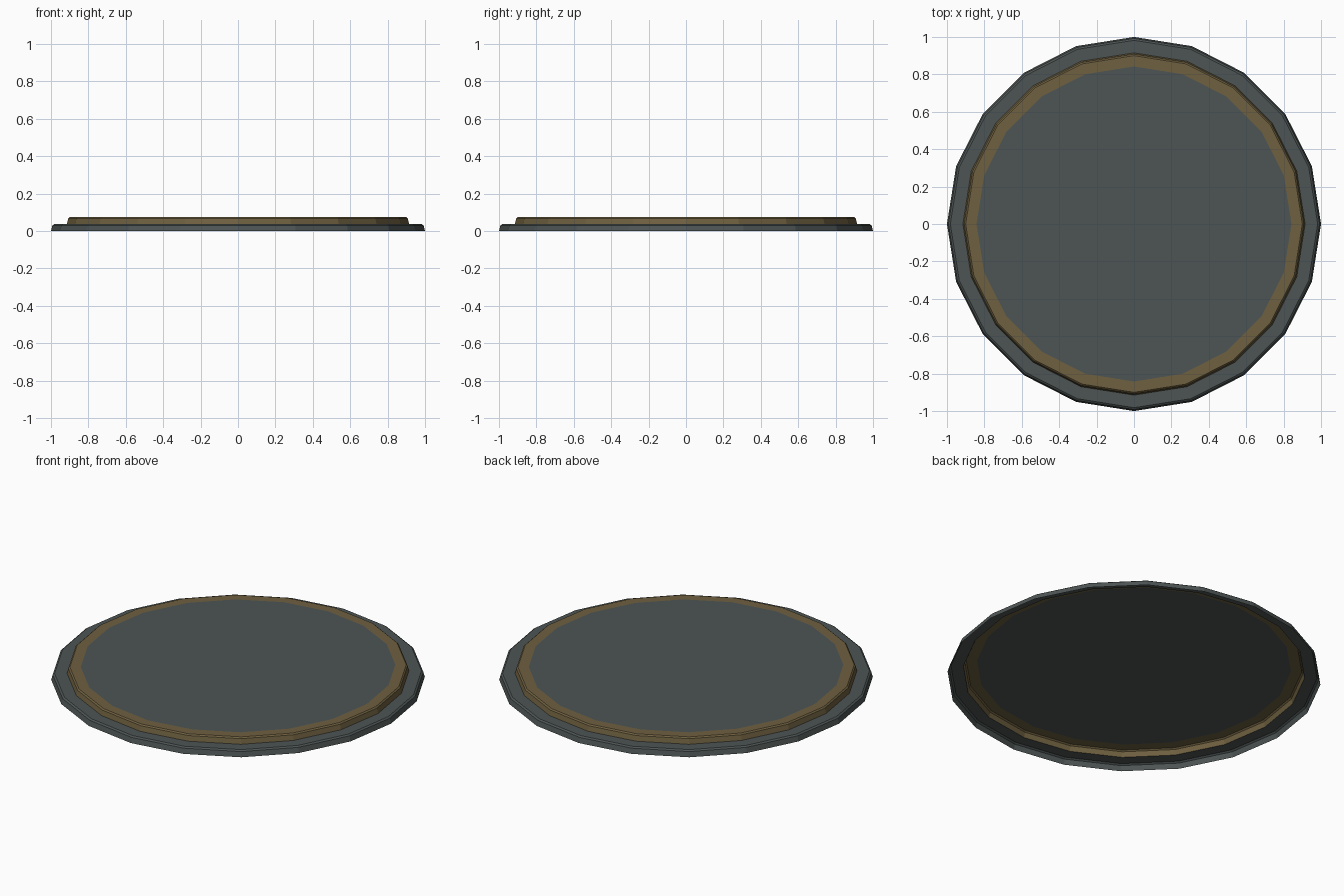
import bpy, bmesh, math

if "Cube" in bpy.data.objects:
    bpy.data.objects.remove(bpy.data.objects["Cube"])

SIDES = 20

def material(name, rgb):
    m = bpy.data.materials.new(name)
    m.diffuse_color = (*rgb, 1.0)
    m.use_nodes = True
    m.node_tree.nodes["Principled BSDF"].inputs["Base Color"].default_value = m.diffuse_color
    return m

slate = material("slate grey", (0.074, 0.090, 0.088))
bronze = material("dull bronze", (0.158, 0.117, 0.051))

def shell(name, profile, mat, cap=False):
    """Open shell: (radius, z) profile turned around z, running outside to inside."""
    bm = bmesh.new()
    rings = [[bm.verts.new((r * math.cos(2 * math.pi * i / SIDES),
                            r * math.sin(2 * math.pi * i / SIDES), z))
              for i in range(SIDES)] for r, z in profile]
    for low, high in zip(rings, rings[1:]):
        for i in range(SIDES):
            j = (i + 1) % SIDES
            bm.faces.new((low[i], low[j], high[j], high[i]))
    if cap:
        bm.faces.new(rings[-1])
    mesh = bpy.data.meshes.new(name)
    bm.to_mesh(mesh)
    bm.free()
    mesh.materials.append(mat)
    ob = bpy.data.objects.new(name, mesh)
    bpy.context.collection.objects.link(ob)
    return ob

# Lower tier with chamfered rim, hollow underneath
shell("lower_step", [(1.0, 0.0), (0.992, 0.03), (0.982, 0.037), (0.915, 0.037)], slate)
# Upper tier wall and border
shell("upper_rim", [(0.915, 0.037), (0.908, 0.067), (0.9, 0.074), (0.842, 0.074)], bronze)
# Flat centre panel
shell("centre_panel", [(0.842, 0.074), (0.5, 0.074)], slate, cap=True)
